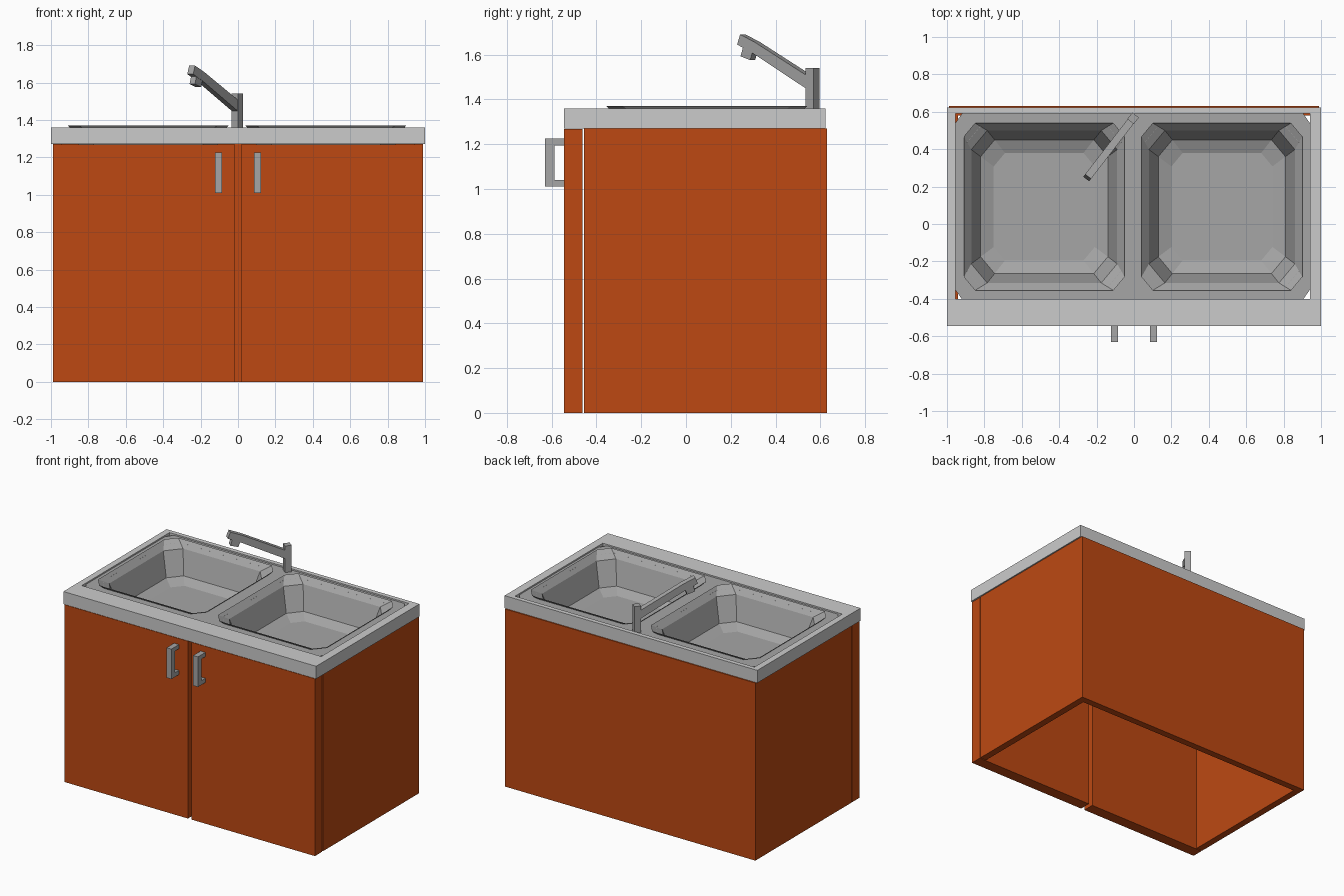
import bpy, bmesh, math
from mathutils import Vector

if "Cube" in bpy.data.objects:
    bpy.data.objects.remove(bpy.data.objects["Cube"])


def material(name, rgb):
    m = bpy.data.materials.new(name)
    m.diffuse_color = (*rgb, 1)
    m.use_nodes = True
    m.node_tree.nodes["Principled BSDF"].inputs["Base Color"].default_value = m.diffuse_color
    return m


WOOD = material("red_wood", (0.51, 0.066, 0.006))
STEEL = material("steel", (0.38, 0.38, 0.38))


def finish(name, bm, mat=None):
    me = bpy.data.meshes.new(name)
    bm.to_mesh(me)
    bm.free()
    ob = bpy.data.objects.new(name, me)
    bpy.context.collection.objects.link(ob)
    if mat:
        me.materials.append(mat)
    return ob


def prism(name, pts, to_world, lo, hi, mat=None):
    """Extrude a 2D outline between lo and hi; to_world maps (a, b, depth) to a point."""
    bm = bmesh.new()
    ends = [[bm.verts.new(to_world(a, b, d)) for a, b in pts] for d in (lo, hi)]
    n = len(pts)
    for e in ends:
        bm.faces.new(e)
    for i in range(n):
        j = (i + 1) % n
        bm.faces.new((ends[0][i], ends[0][j], ends[1][j], ends[1][i]))
    bmesh.ops.recalc_face_normals(bm, faces=bm.faces)
    return finish(name, bm, mat)


def flat(a, b, d):
    return (a, b, d)


def rect(x0, x1, y0, y1):
    return [(x0, y0), (x1, y0), (x1, y1), (x0, y1)]


def octagon(x0, x1, y0, y1, cx, cy):
    return [(x0 + cx, y0), (x1 - cx, y0), (x1, y0 + cy), (x1, y1 - cy),
            (x1 - cx, y1), (x0 + cx, y1), (x0, y1 - cy), (x0, y0 + cy)]


# Cabinet carcass: back and two sides, open at the front and bottom
prism("cabinet_body",
      [(-0.99, -0.455), (-0.94, -0.455), (-0.94, 0.58), (0.94, 0.58),
       (0.94, -0.455), (0.99, -0.455), (0.99, 0.63), (-0.99, 0.63)],
      flat, 0, 1.27, WOOD)

# Doors and C-shaped handles
HANDLE = [(-0.54, 1.01), (-0.63, 1.01), (-0.63, 1.225), (-0.54, 1.225),
          (-0.54, 1.195), (-0.588, 1.195), (-0.588, 1.04), (-0.54, 1.04)]
for side, s in (("left", -1), ("right", 1)):
    prism(side + "_door", rect(*sorted((0.015 * s, 0.99 * s)), -0.545, -0.462),
          flat, 0, 1.268, WOOD)
    prism(side + "_handle", HANDLE, lambda y, z, x: (x, y, z),
          *sorted((0.086 * s, 0.124 * s)), STEEL)

# Countertop frame with a rectangular opening
SINK = (-0.955, 0.94, -0.402, 0.59)
bm = bmesh.new()
rings = [[bm.verts.new((x, y, z)) for x, y in r]
         for r, z in ((rect(-1, 1, -0.545, 0.622), 1.27), (rect(-1, 1, -0.545, 0.622), 1.36),
                      (rect(*SINK), 1.36), (rect(*SINK), 1.27))]
for k in range(4):
    a, b = rings[k], rings[(k + 1) % 4]
    for i in range(4):
        j = (i + 1) % 4
        bm.faces.new((a[i], a[j], b[j], b[i]))
bmesh.ops.recalc_face_normals(bm, faces=bm.faces)
finish("countertop", bm)

# Sink bowls: (inset from rim, z, corner cut)
ROWS = [(0, 1.37, 0.06), (0.04, 1.325, 0.085), (0.09, 1.16, 0.075), (0.16, 1.13, 0.06)]
BOWLS = (("left", -0.91, -0.05), ("right", 0.04, 0.9))


def bowl_loop(x0, x1, inset, cut):
    return octagon(x0 + inset, x1 - inset, -0.355 + inset, 0.54 - inset, cut, cut * 1.2)


for side, x0, x1 in BOWLS:
    bm = bmesh.new()
    loops = [[bm.verts.new((x, y, z)) for x, y in bowl_loop(x0, x1, inset, cut)]
             for inset, z, cut in ROWS]
    for up, low in zip(loops, loops[1:]):
        for i in range(8):
            j = (i + 1) % 8
            bm.faces.new((up[i], up[j], low[j], low[i]))
    bm.faces.new(loops[-1])
    finish(side + "_bowl", bm, STEEL)

# Sink deck: cut-corner plate with the two bowl openings
bm = bmesh.new()
for outline in [octagon(*SINK, 0.035, 0.05)] + [bowl_loop(a, b, 0.018, 0.072) for _, a, b in BOWLS]:
    vs = [bm.verts.new((x, y, 1.35)) for x, y in outline]
    for i in range(8):
        bm.edges.new((vs[i], vs[(i + 1) % 8]))
bmesh.ops.triangle_fill(bm, use_beauty=True, edges=bm.edges[:], normal=(0, 0, 1))
for f in bm.faces:
    f.normal_update()
    if f.normal.z < 0:
        f.normal_flip()
finish("sink_deck", bm, STEEL)

# Tap: profiles in the vertical plane running along the swung arm
BASE = Vector((-0.005, 0.565, 0))
ALONG = Vector((-0.61, -0.79, 0)).normalized()
ACROSS = Vector((-ALONG.y, ALONG.x, 0))


def tap(d, z, w):
    return BASE + ALONG * d + ACROSS * w + Vector((0, 0, z))


prism("tap_post", rect(-0.022, 0.022, 1.345, 1.54), tap, -0.022, 0.022, STEEL)
prism("tap_arm", [(0.015, 1.445), (0.32, 1.605), (0.41, 1.645), (0.393, 1.69),
                  (0.31, 1.655), (0.015, 1.505)], tap, -0.02, 0.02, STEEL)
prism("tap_nozzle", [(0.32, 1.625), (0.375, 1.645), (0.392, 1.592), (0.338, 1.575)],
      tap, -0.018, 0.018, STEEL)
